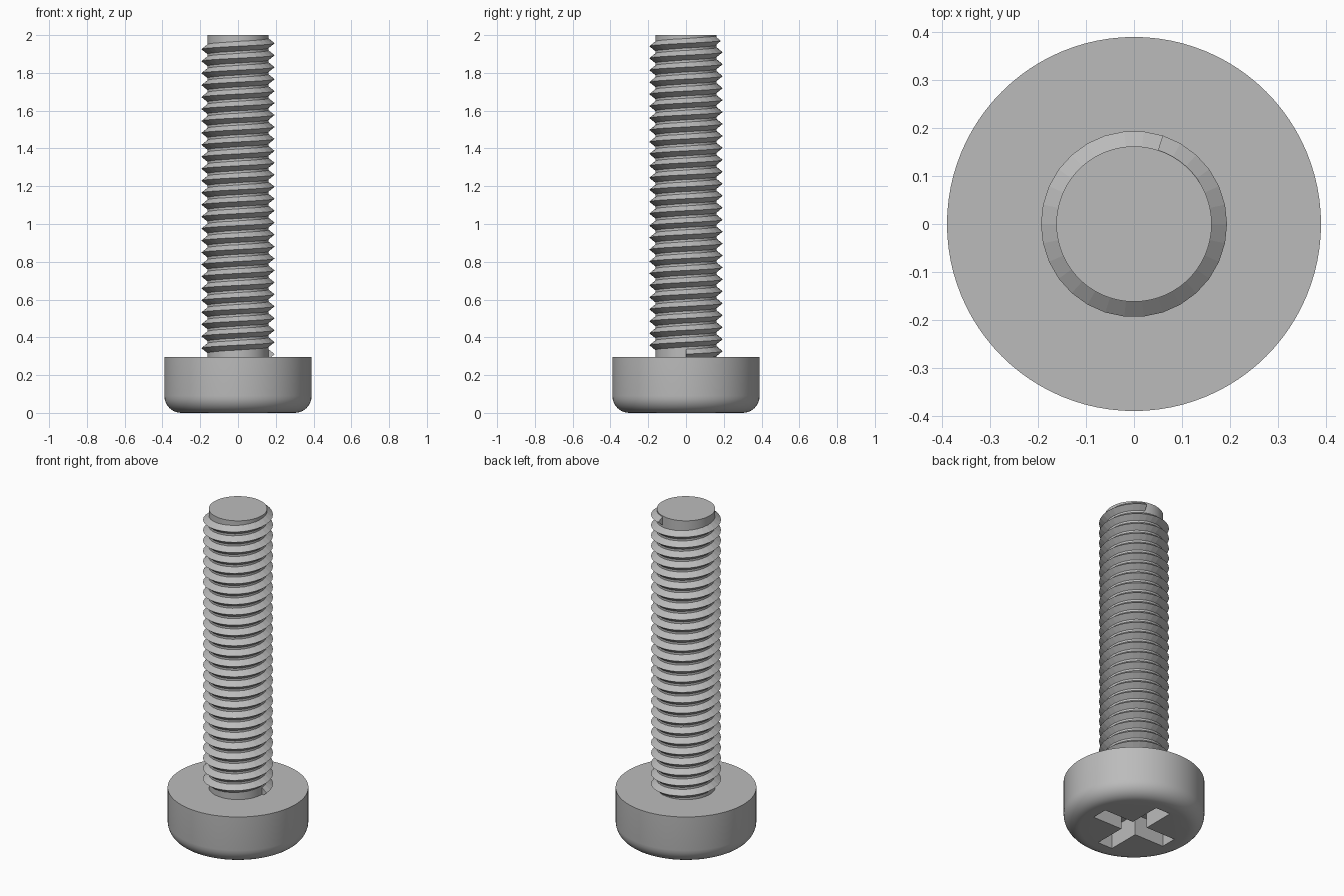
import bpy, bmesh
from math import sin, cos, pi, radians

if "Cube" in bpy.data.objects:
    bpy.data.objects.remove(bpy.data.objects["Cube"], do_unlink=True)

HEAD_R, HEAD_H, FILLET = 0.39, 0.295, 0.09
CORE_R, CREST_R, TOP = 0.162, 0.194, 2.0
PITCH, START_Z, STEPS = 0.0633, 0.311, 30

steel = bpy.data.materials.new("grey_steel")
steel.use_nodes = True
colour = (0.5, 0.5, 0.5, 1)
steel.diffuse_color = colour
steel.node_tree.nodes["Principled BSDF"].inputs["Base Color"].default_value = colour


def make_object(name, bm):
    bmesh.ops.recalc_face_normals(bm, faces=bm.faces)
    mesh = bpy.data.meshes.new(name)
    bm.to_mesh(mesh)
    bm.free()
    mesh.materials.append(steel)
    obj = bpy.data.objects.new(name, mesh)
    bpy.context.collection.objects.link(obj)
    return obj


def activate(obj):
    bpy.ops.object.select_all(action='DESELECT')
    obj.select_set(True)
    bpy.context.view_layer.objects.active = obj


def lathe(name, profile, sides):
    """Turn (radius, height) points about z and cap both ends."""
    bm = bmesh.new()
    rings = [[bm.verts.new((r * cos(2 * pi * i / sides), r * sin(2 * pi * i / sides), z))
              for i in range(sides)] for r, z in profile]
    for a, b in zip(rings, rings[1:]):
        for i in range(sides):
            j = (i + 1) % sides
            bm.faces.new((a[i], a[j], b[j], b[i]))
    bm.faces.new(rings[0])
    bm.faces.new(rings[-1])
    return make_object(name, bm)


def smooth(obj):
    activate(obj)
    bpy.ops.object.shade_smooth_by_angle(angle=radians(30))


# Head with a rounded lower rim
rim = [(HEAD_R - FILLET + FILLET * sin(a), FILLET - FILLET * cos(a))
       for a in (pi / 2 * k / 8 for k in range(9))]
head = lathe("screw_head", rim + [(HEAD_R, HEAD_H)], 96)

# Cross-shaped driver recess cut into the underside
ARM, HALF, DEPTH = 0.25, 0.05, 0.13
bm = bmesh.new()
outline = []
for k in range(4):
    c, s = round(cos(k * pi / 2)), round(sin(k * pi / 2))
    for x, y in ((ARM, -HALF), (ARM, HALF), (HALF, HALF)):
        outline.append(bm.verts.new((c * x - s * y, s * x + c * y, -0.05)))
base = bm.faces.new(outline)
raised = bmesh.ops.extrude_face_region(bm, geom=[base])["geom"]
bmesh.ops.translate(bm, vec=(0, 0, DEPTH + 0.05),
                    verts=[v for v in raised if isinstance(v, bmesh.types.BMVert)])
cutter = make_object("recess_cutter", bm)
cutter.hide_render = True
cut = head.modifiers.new("recess", 'BOOLEAN')
cut.operation = 'DIFFERENCE'
cut.solver = 'EXACT'
cut.object = cutter
activate(head)
bpy.ops.object.modifier_apply(modifier=cut.name)
bpy.data.objects.remove(cutter, do_unlink=True)
smooth(head)

# Plain cylindrical core
smooth(lathe("shank_core", [(CORE_R, HEAD_H - 0.02), (CORE_R, TOP)], 60))

# Faceted right-handed thread: a triangle swept up a helix
bm = bmesh.new()
section = ((CORE_R - 0.004, -0.029), (CREST_R, 0), (CORE_R - 0.004, 0.029))
rings = []
for i in range(26 * STEPS + 7):
    a = 2 * pi * i / STEPS
    z = START_Z + PITCH * i / STEPS
    rings.append([bm.verts.new((r * cos(a), r * sin(a), z + dz)) for r, dz in section])
for a, b in zip(rings, rings[1:]):
    for k in range(3):
        j = (k + 1) % 3
        bm.faces.new((a[k], a[j], b[j], b[k]))
bm.faces.new(rings[0])
bm.faces.new(rings[-1])
make_object("thread", bm)
